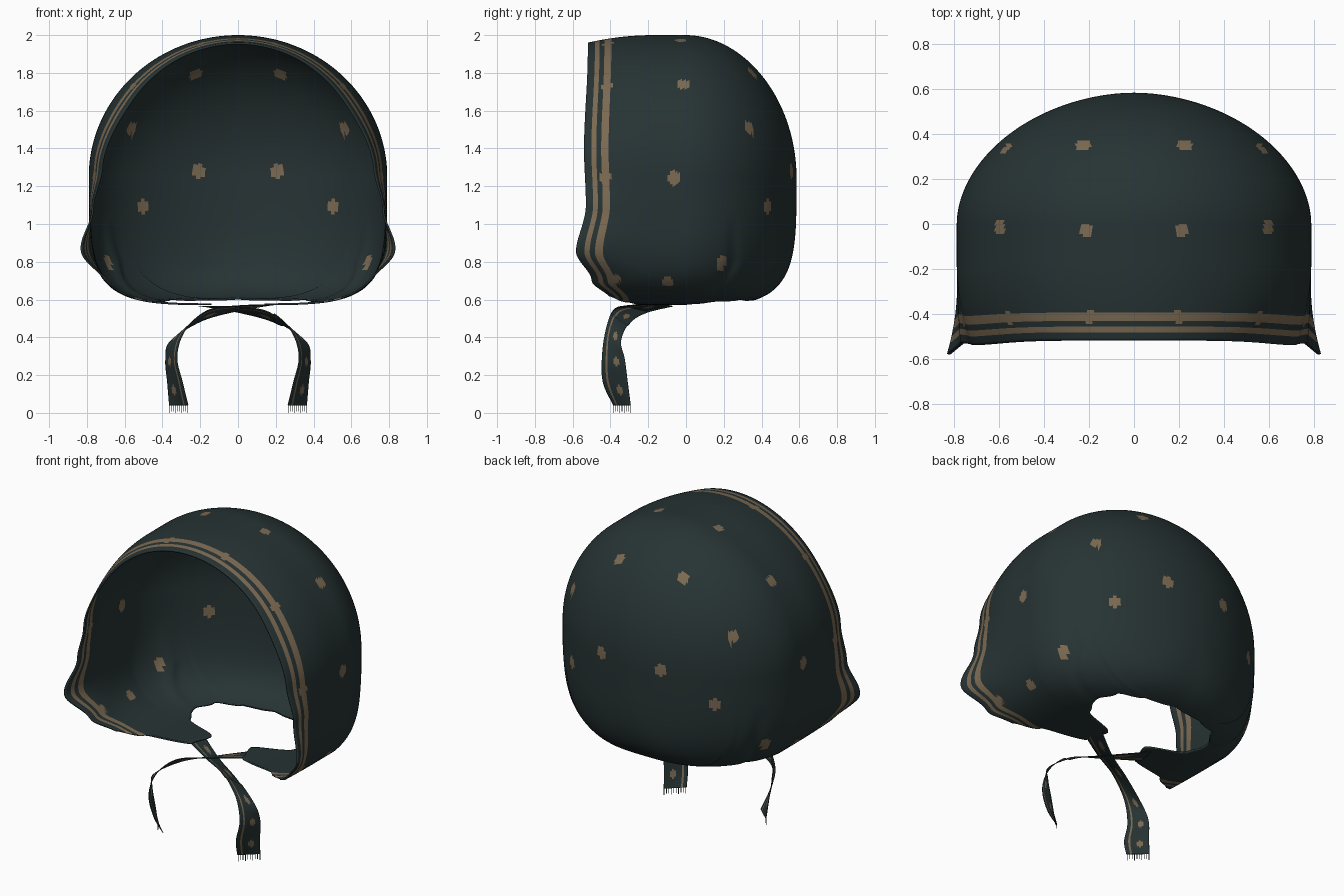
import bpy, bmesh, math
from mathutils import Vector

cube = bpy.data.objects.get("Cube")
if cube:
    bpy.data.objects.remove(cube)


def material(name, colour):
    m = bpy.data.materials.new(name)
    m.use_nodes = True
    m.diffuse_color = (*colour, 1)
    m.node_tree.nodes["Principled BSDF"].inputs["Base Color"].default_value = (*colour, 1)
    return m


CLOTH = material("dark_green_cloth", (0.020, 0.033, 0.034))
TAN = material("tan_print", (0.20, 0.145, 0.085))


def ease(keys, t):
    """Smooth interpolation through (position, value) pairs."""
    if t <= keys[0][0]:
        return keys[0][1]
    for (a, va), (b, vb) in zip(keys, keys[1:]):
        if t <= b:
            u = (t - a) / (b - a)
            return va + (vb - va) * u * u * (3 - 2 * u)
    return keys[-1][1]


def finish(bm, name, thickness):
    bmesh.ops.recalc_face_normals(bm, faces=bm.faces[:])
    mesh = bpy.data.meshes.new(name)
    bm.to_mesh(mesh)
    bm.free()
    ob = bpy.data.objects.new(name, mesh)
    bpy.context.collection.objects.link(ob)
    for m in (CLOTH, TAN):
        mesh.materials.append(m)
    for p in mesh.polygons:
        p.use_smooth = True
    if thickness:
        mod = ob.modifiers.new("thickness", "SOLIDIFY")
        mod.thickness = thickness
        mod.offset = -1
    return ob


def grid_faces(bm, rows, rule):
    """Skin rows of vertices; rule(row, column) gives the material."""
    for i in range(len(rows) - 1):
        for j in range(len(rows[i]) - 1):
            f = bm.faces.new((rows[i][j], rows[i][j + 1], rows[i + 1][j + 1], rows[i + 1][j]))
            f.material_index = rule(i, j)


# Bonnet shell: cross-sections from the face opening to the back of the head
FRONT, BACK, MID = -0.52, 0.585, 1.25
HALF = 120
FLARE = [(0.57, -0.02), (0.7, -0.01), (0.85, 0.075), (1.08, -0.02),
         (1.3, -0.08), (1.7, -0.13), (2.0, -0.13)]
EDGE = [(0.57, 0.13), (0.6, 0.12), (0.7, 0.02), (0.85, -0.06),
        (1.1, -0.01), (1.4, -0.02), (1.95, 0)]
NECK = [(-0.4, 0.6), (-0.3, 0.46), (-0.21, 0.18), (-0.07, 0.14), (0.04, 0.37),
        (0.15, 0.43), (0.28, 0.36), (0.34, 0.22), (0.37, 0)]


def dome(y, power):
    return max(0, 1 - (max(y, 0) / BACK) ** power) ** (1 / power)


def section(y):
    s = y - FRONT
    near = max(0, 1 - s / 0.35) ** 2
    pull = max(0, 1 - s / 0.5)
    width = 0.79 * dome(y, 1.9)
    up, down = 0.75 * dome(y, 1.95), 0.68 * dome(y, 4)
    n_low = 4.5 - 1.7 * max(0, y) / BACK
    # arc stops at the edge of the neck hole
    a = min(0.97, ease(NECK, y + 0.13 * pull) / max(width, 0.001))
    end = math.pi - math.atan2(a, (1 - a ** n_low) ** (1 / n_low))
    points = []
    for k in range(-HALF, HALF + 1):
        phi = end * abs(k) / HALF
        sn, cs = math.sin(phi), math.cos(phi)
        n = 2 if cs > 0 else n_low
        r = (abs(sn) ** n + abs(cs) ** n) ** (-1 / n)
        x = width * r * sn
        z = MID + (up if cs > 0 else down) * r * cs
        x *= 1 + near * ease(FLARE, z)
        yy = y + pull * ease(EDGE, z)
        # soft gather in the cloth beside the neck
        fold = 0.25 - 0.5 * max(0, 0.8 - z)
        depth = 0.03 * min(1, max(0, (1.05 - z) / 0.3))
        x *= 1 - depth * math.exp(-((yy - fold) / 0.03) ** 2)
        if z > MID:
            z -= 0.04 * near * (z - MID) / 0.75
        points.append((math.copysign(x, k), yy, z))
    return points


ys = [FRONT + 0.0125 * i for i in range(42)]
ys = [y for y in ys if y < -0.001]
ys += [BACK * math.sin(math.pi / 2 * i / 50) for i in range(51)]


def stripe(i, j):
    s = (ys[i] + ys[i + 1]) / 2 - FRONT
    return int(0.0375 < s < 0.0625 or 0.0875 < s < 0.12)


bm = bmesh.new()
rows = [[bm.verts.new(p) for p in section(y)] for y in ys]
grid_faces(bm, rows, stripe)
bmesh.ops.remove_doubles(bm, verts=bm.verts[:], dist=0.0005)

# Printed spots, mirrored left and right
SPOTS = [(0.21, -0.03, 1.97), (0.6, -0.02, 1.74), (0.78, -0.07, 1.24), (0.2, -0.41, 1.95),
         (0.56, -0.42, 1.74), (0.74, -0.42, 1.25), (0.22, 0.36, 1.8), (0.57, 0.34, 1.51),
         (0.21, 0.57, 1.28), (0.5, 0.43, 1.1), (0.72, -0.1, 0.67), (0.72, -0.38, 0.7),
         (0.74, 0.24, 0.76)]
centres = [(f, f.calc_center_median()) for f in bm.faces]
for spot in SPOTS:
    for side in (-1, 1):
        target = Vector((spot[0] * side, spot[1], spot[2]))
        middle = min((c for f, c in centres), key=lambda c: (c - target).length)
        for f, c in centres:
            d = c - middle
            d.z *= 0.75
            if d.length < 0.031:
                f.material_index = 1
finish(bm, "bonnet_shell", 0.01)

# Tie ribbons: path point and half-width vector at each station
PATH = [((0.20, -0.13, 0.575), (0.01, -0.06, 0)),
        ((0.0, -0.26, 0.555), (0.01, -0.05, 0.015)),
        ((-0.18, -0.34, 0.515), (0.02, -0.045, 0.03)),
        ((-0.32, -0.385, 0.41), (0.04, -0.04, 0.03)),
        ((-0.355, -0.385, 0.29), (0.03, -0.06, 0.01)),
        ((-0.335, -0.375, 0.16), (0.04, -0.065, 0)),
        ((-0.315, -0.34, 0.04), (0.05, -0.045, 0))]
COLS, STEPS = 12, 12


def spline(items, t):
    i = min(int(t), len(items) - 2)
    u = t - i
    p = [Vector(items[max(0, min(len(items) - 1, i + o))]) for o in (-1, 0, 1, 2)]
    return 0.5 * (2 * p[1] + (p[2] - p[0]) * u + (2 * p[0] - 5 * p[1] + 4 * p[2] - p[3]) * u * u
                  + (3 * p[1] - p[0] - 3 * p[2] + p[3]) * u ** 3)


def ribbon_print(i, j):
    spot = (i % 14 - 7) ** 2 / 5 + (j - 7) ** 2 / 3 < 1
    return int(spot or j == 2)


for side, name in ((1, "right"), (-1, "left")):
    bm = bmesh.new()
    rows = []
    for i in range((len(PATH) - 1) * STEPS + 1):
        c = spline([p for p, w in PATH], i / STEPS)
        w = spline([w for p, w in PATH], i / STEPS)
        if side < 0 and c.z > 0.5:
            c.z -= 0.008
        line = [c + w * (1 - 2 * j / COLS) for j in range(COLS + 1)]
        rows.append([bm.verts.new((v.x * side, v.y, v.z)) for v in line])
    grid_faces(bm, rows, ribbon_print)
    finish(bm, name + "_tie_ribbon", 0.004)

    # Frayed threads at the ribbon end
    bm = bmesh.new()
    c, w = Vector(PATH[-1][0]), Vector(PATH[-1][1])
    for k in range(10):
        a = c + w * (0.95 - 0.21 * k)
        b = a - w * 0.06
        drop = Vector((0, 0, 0.04 if k % 3 == 0 else 0.032))
        bm.faces.new([bm.verts.new((v.x * side, v.y, v.z)) for v in (a, b, b - drop, a - drop)])
    finish(bm, name + "_ribbon_fringe", 0)
